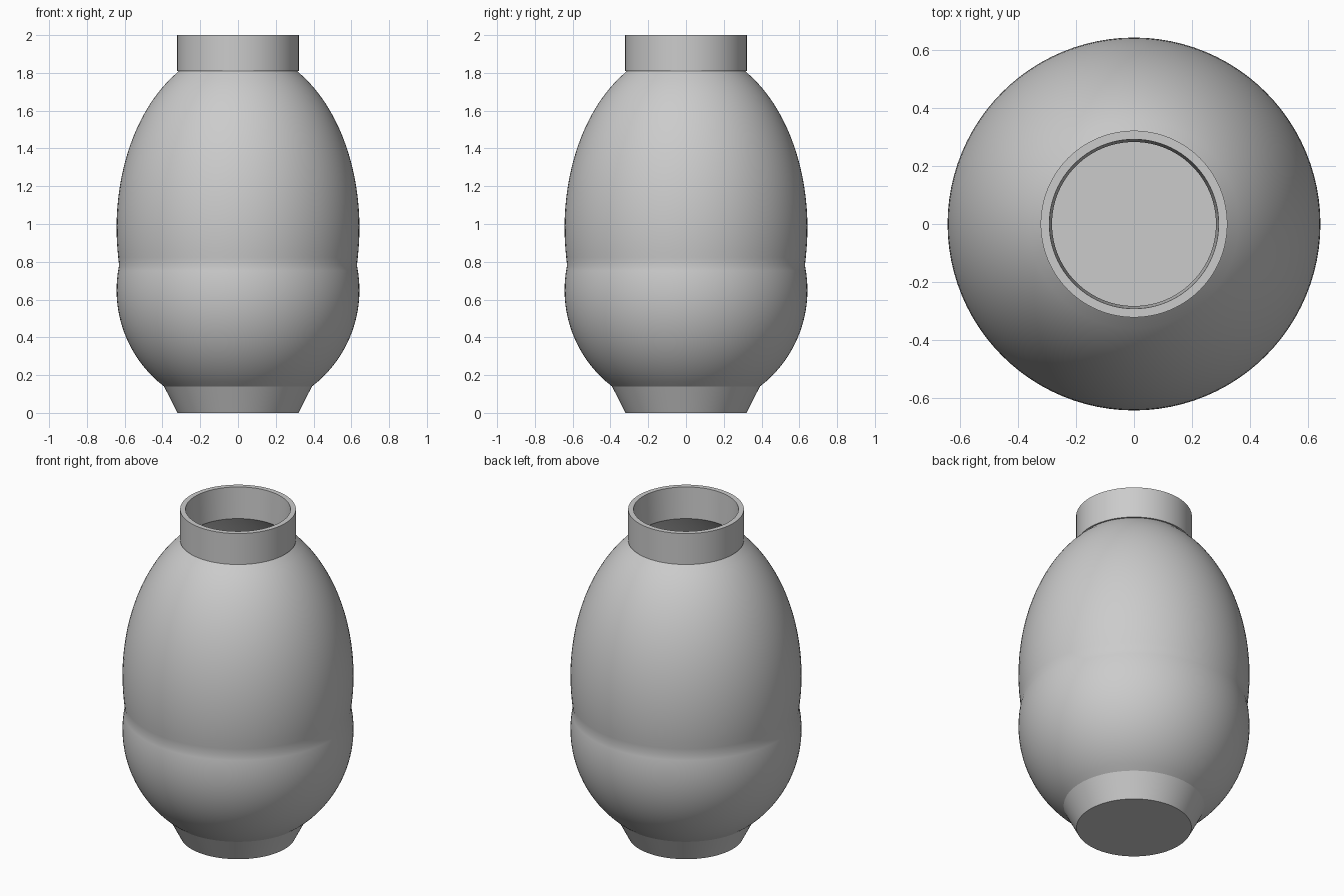
import bpy
import bmesh
from math import sqrt, cos, sin, pi

cube = bpy.data.objects.get("Cube")
if cube:
    bpy.data.objects.remove(cube, do_unlink=True)

SEGMENTS = 96
RADIUS = 0.643
WALL = 0.03
WAIST, FOOT_TOP, NECK_BASE = 0.78, 0.14, 1.81

clay = bpy.data.materials.new("plain grey")
clay.use_nodes = True
grey = (0.6, 0.6, 0.6, 1)
clay.diffuse_color = grey
clay.node_tree.nodes["Principled BSDF"].inputs["Base Color"].default_value = grey


def arc(z0, z1, centre, height, inset=0, steps=24):
    """Part of an ellipse profile, from z0 up to z1."""
    points = []
    for i in range(steps + 1):
        z = z0 + (z1 - z0) * i / steps
        t = (z - centre) / height
        points.append((RADIUS * sqrt(1 - t * t) - inset, z))
    return points


def lathe(name, profile):
    """Revolve (radius, z) points; a zero radius closes at the axis."""
    bm = bmesh.new()
    rings = []
    for r, z in profile:
        count = SEGMENTS if r > 0 else 1
        rings.append([bm.verts.new((r * cos(2 * pi * k / SEGMENTS),
                                    r * sin(2 * pi * k / SEGMENTS), z))
                      for k in range(count)])
    for low, high in zip(rings, rings[1:]):
        for k in range(SEGMENTS):
            n = (k + 1) % SEGMENTS
            if len(low) == 1:
                bm.faces.new((low[0], high[n], high[k]))
            elif len(high) == 1:
                bm.faces.new((low[k], low[n], high[0]))
            else:
                bm.faces.new((low[k], low[n], high[n], high[k]))
    bmesh.ops.recalc_face_normals(bm, faces=bm.faces)
    mesh = bpy.data.meshes.new(name)
    bm.to_mesh(mesh)
    bm.free()
    mesh.materials.append(clay)
    obj = bpy.data.objects.new(name, mesh)
    bpy.context.collection.objects.link(obj)
    bpy.ops.object.select_all(action="DESELECT")
    obj.select_set(True)
    bpy.context.view_layer.objects.active = obj
    bpy.ops.object.shade_smooth_by_angle(angle=pi / 9)
    return obj


# Outside: foot, round lower bowl, tall upper dome, straight neck
outside = [(0, 0), (0.32, 0)]
outside += arc(FOOT_TOP, WAIST, 0.65, RADIUS)
outside += arc(WAIST, NECK_BASE, 0.98, 0.95)[1:]
outside += [(0.322, NECK_BASE), (0.322, 2)]

# Inside: hollow neck and belly down to a flat floor
inside = [(0, FOOT_TOP)]
inside += arc(FOOT_TOP, WAIST, 0.65, RADIUS, WALL)
inside += arc(WAIST, NECK_BASE, 0.98, 0.95, WALL)[1:]
inside += [(0.292, 2)]

lathe("vase", outside + inside[::-1])
